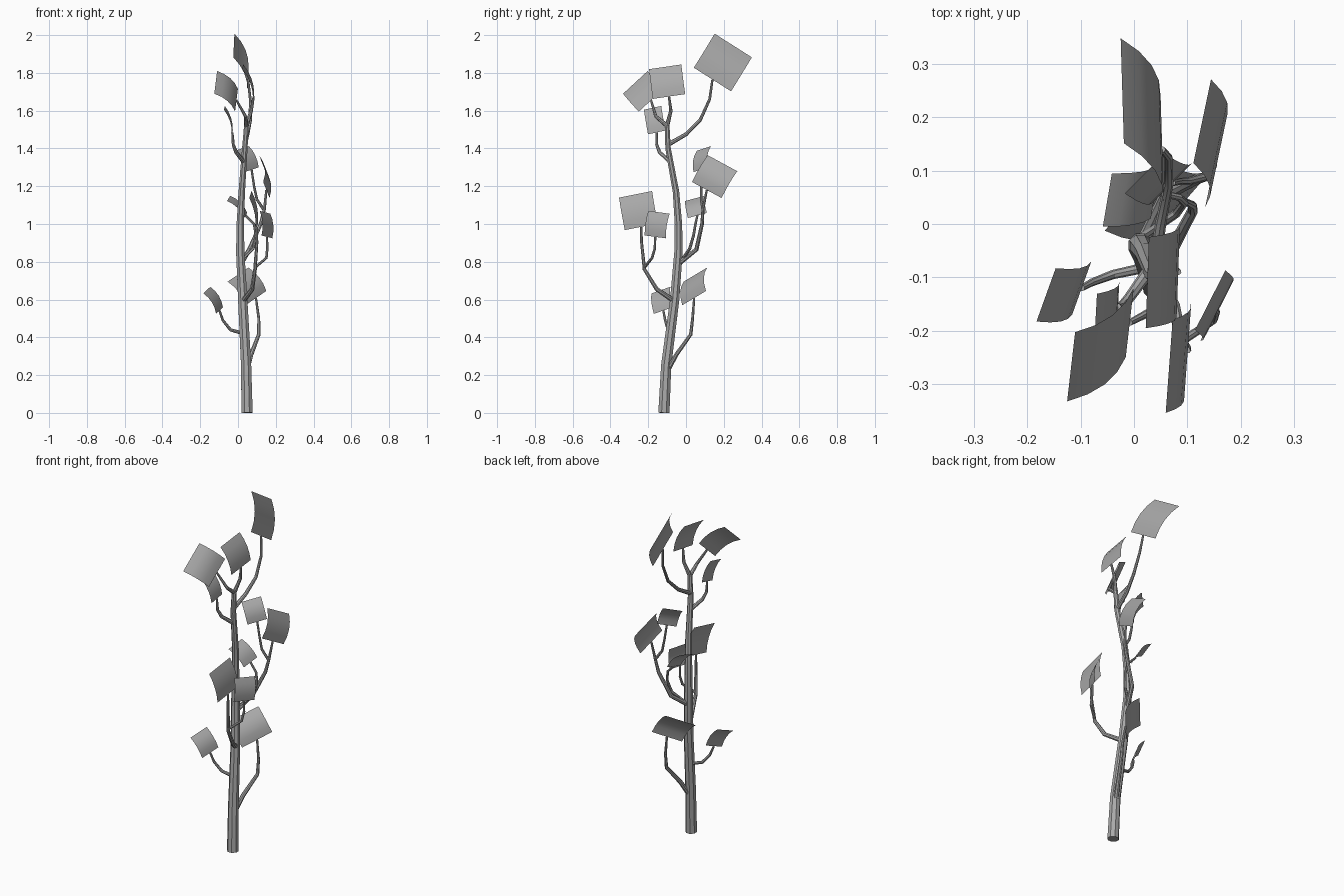
import bpy
import bmesh
from mathutils import Vector

cube = bpy.data.objects.get("Cube")
if cube:
    bpy.data.objects.remove(cube, do_unlink=True)


def make_material(name, colour):
    material = bpy.data.materials.new(name)
    material.use_nodes = True
    material.diffuse_color = colour
    material.node_tree.nodes["Principled BSDF"].inputs["Base Color"].default_value = colour
    return material


grey = make_material("plain grey", (.4, .4, .4, 1))


def select_only(obj):
    bpy.ops.object.select_all(action="DESELECT")
    obj.select_set(True)
    bpy.context.view_layer.objects.active = obj


def add_stem(name, start_radius, end_radius, *points):
    """Tapered tube swept along a path of straight segments."""
    curve = bpy.data.curves.new(name, "CURVE")
    curve.dimensions = "3D"
    curve.bevel_depth = 1
    curve.bevel_resolution = 2
    curve.use_fill_caps = True
    spline = curve.splines.new("POLY")
    spline.points.add(len(points) - 1)
    for i, (target, point) in enumerate(zip(spline.points, points)):
        blend = i / (len(points) - 1)
        target.co = (*point, 1)
        target.radius = start_radius + (end_radius - start_radius) * blend
    curve.materials.append(grey)
    obj = bpy.data.objects.new(name, curve)
    bpy.context.collection.objects.link(obj)
    select_only(obj)
    bpy.ops.object.convert(target="MESH")
    bpy.ops.object.shade_smooth_by_angle()


def add_leaf(name, base, side, length, bulge, segments=4):
    """Rectangular sheet bowed along its length, held at the middle of its base edge."""
    base, side, length = Vector(base), Vector(side), Vector(length)
    normal = side.cross(length).normalized()
    bm = bmesh.new()
    rows = []
    for i in range(segments + 1):
        t = i / segments
        centre = base + length * t + normal * (bulge * 4 * t * (1 - t))
        rows.append([bm.verts.new(centre - side / 2), bm.verts.new(centre + side / 2)])
    for lower, upper in zip(rows, rows[1:]):
        bm.faces.new((lower[0], lower[1], upper[1], upper[0]))
    mesh = bpy.data.meshes.new(name)
    bm.to_mesh(mesh)
    bm.free()
    mesh.materials.append(grey)
    obj = bpy.data.objects.new(name, mesh)
    bpy.context.collection.objects.link(obj)
    select_only(obj)
    bpy.ops.object.shade_smooth_by_angle()


def add_twig(name, path, side, length, bulge, radius=.012):
    """A side branch with one leaf at its end."""
    add_stem(name + "_branch", radius, .006, *path)
    add_leaf(name + "_leaf", path[-1], side, length, bulge)


# Trunk
add_stem("trunk", .032, .013,
         (.048, -.117, 0), (.043, -.105, .25), (.025, -.06, .6), (.012, -.04, .85),
         (.012, -.04, 1), (.02, -.053, 1.17), (.036, -.095, 1.4), (.045, -.1, 1.53))

# Crown: three twigs fanning out of the trunk's end, and one just below
add_twig("top_back", [(.036, -.095, 1.42), (.05, 0, 1.475), (.065, .075, 1.55),
                      (.065, .125, 1.66), (.053, .14, 1.765)],
         side=(-.006, .197, -.125), length=(-.075, .11, .18), bulge=.022)
add_twig("top_left", [(.045, -.1, 1.52), (.07, -.08, 1.6), (.083, -.09, 1.675)],
         side=(.006, .171, .025), length=(-.058, -.02, .157), bulge=.015)
add_twig("top_front", [(.045, -.1, 1.52), (.04, -.16, 1.57), (-.008, -.185, 1.655)],
         side=(.015, .13, .12), length=(-.11, -.083, .095), bulge=.02)
add_twig("upper_right", [(.03, -.085, 1.33), (-.01, -.14, 1.38), (-.025, -.155, 1.42),
                         (-.03, -.155, 1.485)],
         side=(.005, .092, .02), length=(-.042, -.022, .13), bulge=.012)

# Middle back: one branch splitting towards three leaves
add_twig("middle_back", [(.015, -.04, .79), (.06, .055, .865), (.12, .085, 1),
                         (.14, .09, 1.08), (.15, .11, 1.18)],
         side=(.033, .157, -.085), length=(-.022, .083, .142), bulge=.02, radius=.014)
add_twig("middle_inner", [(.14, .09, 1.07), (.1, .08, 1.13), (.085, .08, 1.2),
                          (.072, .077, 1.287)],
         side=(.075, .075, .025), length=(-.052, .018, .113), bulge=.015, radius=.008)
add_twig("middle_right", [(.02, -.02, .81), (.08, .02, .87), (.095, .04, .94),
                          (.085, .05, 1), (.04, .06, 1.045)],
         side=(.017, .1, .027), length=(-.09, -.015, .09), bulge=.015, radius=.009)

# Middle front: one branch carrying two leaves
add_twig("middle_front", [(.025, -.06, .59), (.075, -.155, .655), (.09, -.22, .76),
                          (.1, -.235, .9), (.1, -.237, .985)],
         side=(.013, .175, .035), length=(-.034, -.03, .172), bulge=.012, radius=.014)
add_twig("middle_left", [(.09, -.22, .77), (.15, -.18, .82), (.155, -.165, .87),
                         (.153, -.163, .932)],
         side=(.057, .112, -.015), length=(-.01, .02, .13), bulge=.012, radius=.008)

# Lowest twigs
add_twig("lower_back", [(.045, -.1, .22), (.07, -.05, .31), (.11, .025, .415),
                        (.11, .035, .5), (.095, .043, .608)],
         side=(.11, .125, .075), length=(-.095, .007, .124), bulge=.02, radius=.014)
add_twig("lower_right", [(.03, -.08, .42), (-.04, -.095, .44), (-.08, -.11, .49),
                         (-.098, -.12, .542)],
         side=(.036, .1, .035), length=(-.067, -.013, .108), bulge=.015, radius=.01)
